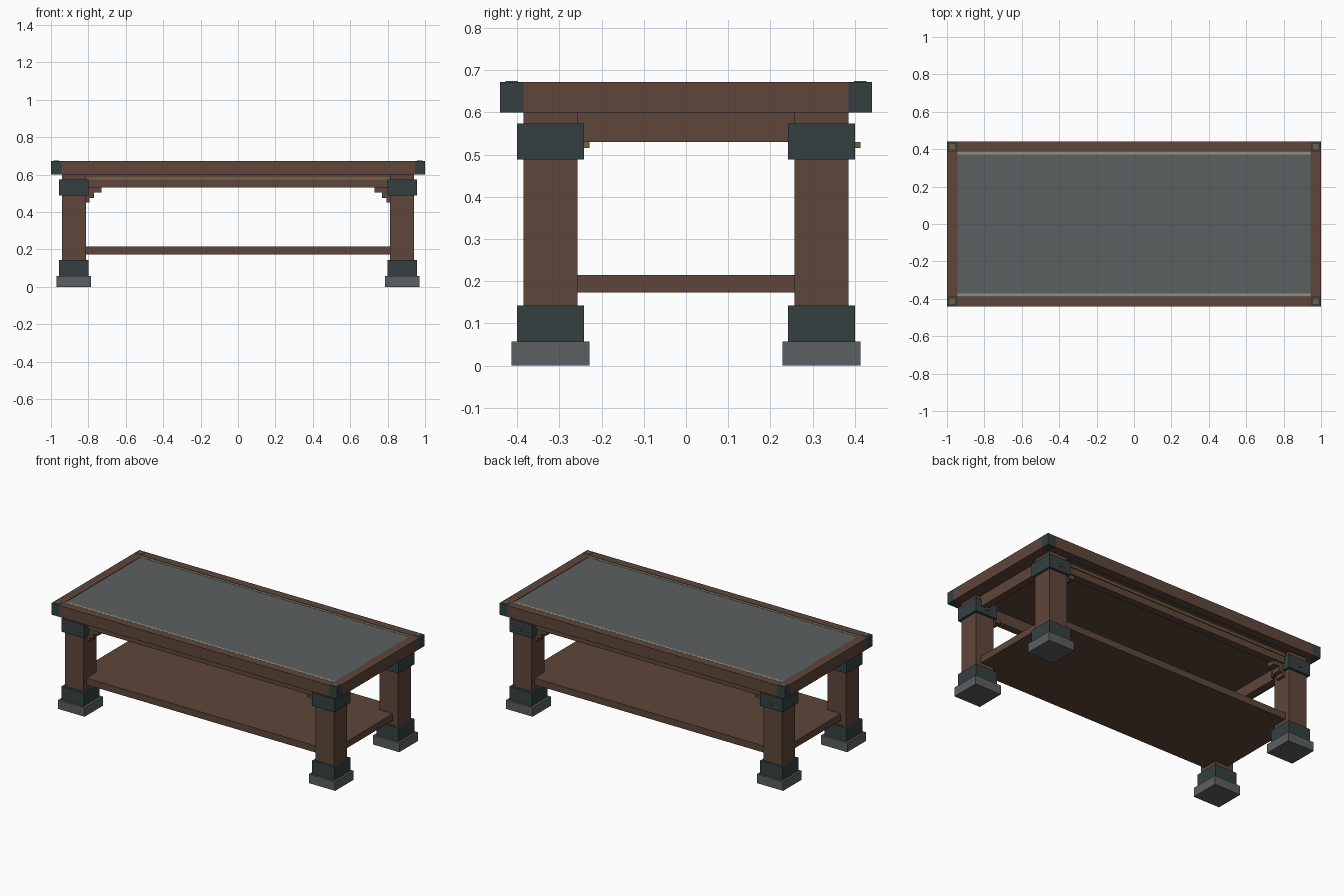
import bpy

if "Cube" in bpy.data.objects:
    bpy.data.objects.remove(bpy.data.objects["Cube"])


def mat(name, rgb):
    m = bpy.data.materials.new(name)
    m.diffuse_color = (*rgb, 1)
    m.use_nodes = True
    m.node_tree.nodes["Principled BSDF"].inputs["Base Color"].default_value = m.diffuse_color
    return m


WOOD = mat("brown wood", (0.112, 0.061, 0.043))
IRON = mat("dark teal metal", (0.034, 0.051, 0.051))
STONE = mat("grey stone", (0.107, 0.117, 0.117))
BRASS = mat("dull brass", (0.185, 0.112, 0.050))
PALE = mat("pale inlay", (0.28, 0.28, 0.22))


def box(name, x, y, z, m):
    """Axis-aligned box from (min, max) ranges."""
    xs, ys, zs = sorted(x), sorted(y), sorted(z)
    v = [(a, b, c) for a in xs for b in ys for c in zs]
    f = [(0, 1, 3, 2), (4, 6, 7, 5), (0, 4, 5, 1),
         (2, 3, 7, 6), (0, 2, 6, 4), (1, 5, 7, 3)]
    me = bpy.data.meshes.new(name)
    me.from_pydata(v, [], f)
    me.materials.append(m)
    ob = bpy.data.objects.new(name, me)
    bpy.context.collection.objects.link(ob)
    return ob


# Table top: wooden core, stone panel, frame rails
box("top_core", (-0.945, 0.945), (-0.385, 0.385), (0.60, 0.66), WOOD)
box("top_panel", (-0.943, 0.943), (-0.387, 0.387), (0.655, 0.669), STONE)
for s, side in ((-1, "front"), (1, "back")):
    box(side + "_rail", (-0.945, 0.945), (s * 0.388, s * 0.44), (0.60, 0.672), WOOD)
    box(side + "_inlay", (-0.943, 0.943), (s * 0.371, s * 0.385), (0.66, 0.671), PALE)
    # Long apron with brass strip
    box(side + "_apron", (-0.82, 0.82), (s * 0.315, s * 0.36), (0.53, 0.602), WOOD)
    box(side + "_brass_strip", (-0.812, 0.812), (s * 0.355, s * 0.367), (0.572, 0.587), BRASS)
for s, side in ((-1, "left"), (1, "right")):
    box(side + "_rail", (s * 0.943, s), (-0.385, 0.385), (0.60, 0.672), WOOD)
    box(side + "_apron", (s * 0.87, s * 0.915), (-0.26, 0.26), (0.53, 0.602), WOOD)

# Lower shelf
box("shelf", (-0.905, 0.905), (-0.355, 0.355), (0.173, 0.215), WOOD)

# Legs, cuffs, feet, corner caps and stepped brackets
for sx, nx in ((-1, "left"), (1, "right")):
    for sy, ny in ((-1, "front"), (1, "back")):
        n = ny + "_" + nx + "_"
        box(n + "leg", (sx * 0.813, sx * 0.942), (sy * 0.257, sy * 0.385), (0.05, 0.601), WOOD)
        box(n + "foot", (sx * 0.785, sx * 0.97), (sy * 0.228, sy * 0.413), (0, 0.057), STONE)
        for part, z in (("lower_cuff", 0.057), ("upper_cuff", 0.488)):
            box(n + part, (sx * 0.80, sx * 0.956), (sy * 0.242, sy * 0.40), (z, z + 0.085), IRON)
        box(n + "corner_cap", (sx * 0.943, sx), (sy * 0.385, sy * 0.44), (0.60, 0.672), IRON)
        box(n + "cap_stud", (sx * 0.957, sx * 0.986), (sy * 0.398, sy * 0.427), (0.667, 0.674), BRASS)
        # Peg on the rear face of each upper cuff
        py = sy * 0.321 + 0.079
        box(n + "peg", (sx * 0.87, sx * 0.886), (py - 0.005, py + 0.013), (0.515, 0.53), BRASS)
        for i, (x, z0, z1) in enumerate(((0.73, 0.505, 0.535), (0.77, 0.475, 0.505), (0.795, 0.45, 0.475))):
            box(f"{n}bracket_step_{i + 1}", (sx * x, sx * 0.82), (sy * 0.295, sy * 0.35), (z0, z1), WOOD)
